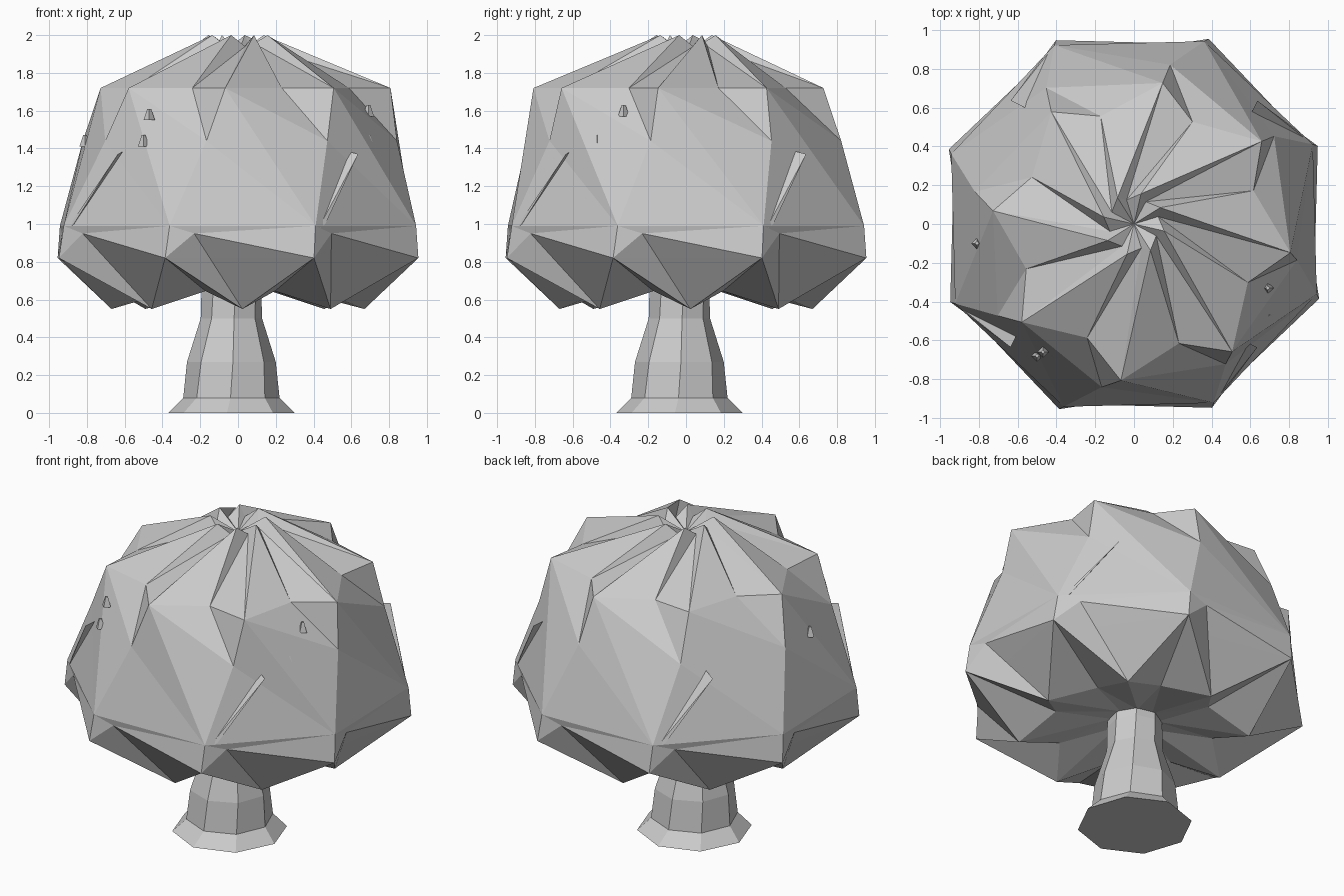
import bpy, bmesh
from math import sin, cos, radians

if "Cube" in bpy.data.objects:
    bpy.data.objects.remove(bpy.data.objects["Cube"])

N = 8


def finish(bm, name):
    bmesh.ops.recalc_face_normals(bm, faces=bm.faces)
    me = bpy.data.meshes.new(name)
    bm.to_mesh(me)
    bm.free()
    ob = bpy.data.objects.new(name, me)
    bpy.context.collection.objects.link(ob)
    return ob


def polar(r, deg, z, cx=0.0, cy=0.0):
    a = radians(deg)
    return (cx + r * cos(a), cy + r * sin(a), z)


# Trunk: flared eight-sided lathe, slightly off centre
bm = bmesh.new()
profile = [(.335, 0), (.255, .08), (.235, .27), (.163, .5), (.16, .65), (.15, .85)]
rings = [[bm.verts.new(polar(r, 45 * k - 4 + 3 * j, z, -.035, -.035)) for k in range(N)]
         for j, (r, z) in enumerate(profile)]
for a, b in zip(rings, rings[1:]):
    for k in range(N):
        n = (k + 1) % N
        bm.faces.new((a[k], a[n], b[n], b[k]))
bm.faces.new(rings[0][::-1])
bm.faces.new(rings[-1])
finish(bm, "trunk")

# Canopy: swirled leaf sector repeated eight times
# name: radius, angle, height, centre x, centre y
points = {
    "H": (.16, 32, 2.0, 0, 0),           # crown peak
    "G": (.13, 62, 1.94, 0, 0),          # crown fold
    "O": (.775, -8, 1.72, .04, -.04),    # shoulder corner
    "I": (.62, -26, 1.72, .03, -.03),    # shoulder fold
    "V": (.85, -12, 1.44, .01, -.01),    # fold under shoulder
    "T": (1.01, -21, .99, 0, 0),         # upper leaf tip
    "N": (.96, -14, .95, 0, 0),          # notch under tip
    "A": (1.03, -22, .82, 0, 0),         # rim corner
    "B": (.86, -10, .82, 0, 0),          # rim fold
    "P": (.67, 2, .55, 0, 0),            # hanging tip
    "Q": (.48, 24, .645, 0, 0),          # underside fold
    "C": (.13, 12, .70, -.03, -.03),     # meets trunk
}
faces = ["O H i", "H G i", "G o i", "G h o",
         "I O V", "O V t", "V T t", "O t v", "O v i",
         "T t N", "T N A", "N t a", "A N B", "N a B",
         "A B P", "B a P", "P a Q", "a p Q",
         "P Q C", "Q p c", "Q c C"]
bm = bmesh.new()
sec = [{n: bm.verts.new(polar(r, d + 45 * k, z, cx, cy))
        for n, (r, d, z, cx, cy) in points.items()} for k in range(N)]
top = bm.verts.new((0, 0, 1.9))
for k in range(N):
    n = (k + 1) % N
    # lower-case letters are the next sector's points
    for f in faces:
        bm.faces.new([sec[k][c] if c.isupper() else sec[n][c.upper()] for c in f.split()])
    bm.faces.new((sec[k]["H"], sec[k]["G"], top))
    bm.faces.new((sec[k]["G"], sec[n]["H"], top))
bm.faces.new([s["C"] for s in sec])
finish(bm, "canopy")

# Thin raised leaf edges lying on the canopy sides
bm = bmesh.new()
for k in range(0, N, 2):
    d = 45 * k + 22
    v = [bm.verts.new(p) for p in (
        polar(.90, d + 23, 1.37), polar(.78, d + 20, 1.4),
        polar(1.0, d + 3, .97), polar(.86, d, .96), polar(.985, d + 6, 1.0))]
    for f in ((0, 1, 2), (1, 3, 2), (0, 2, 4), (0, 4, 1), (1, 4, 3), (2, 3, 4)):
        bm.faces.new([v[i] for i in f])
finish(bm, "leaf_edges")

# Small leaf scraps poking through the foliage
bm = bmesh.new()
for x, y, z in ((-.47, -.66, 1.58), (-.5, -.68, 1.44), (.69, -.33, 1.6),
                (.69, -.47, 1.44), (-.81, -.1, 1.44)):
    m = bmesh.ops.create_cone(bm, segments=4, radius1=.03, radius2=.01, depth=.06,
                              cap_ends=True)
    bmesh.ops.translate(bm, verts=m["verts"], vec=(x, y, z))
finish(bm, "leaf_scraps")
